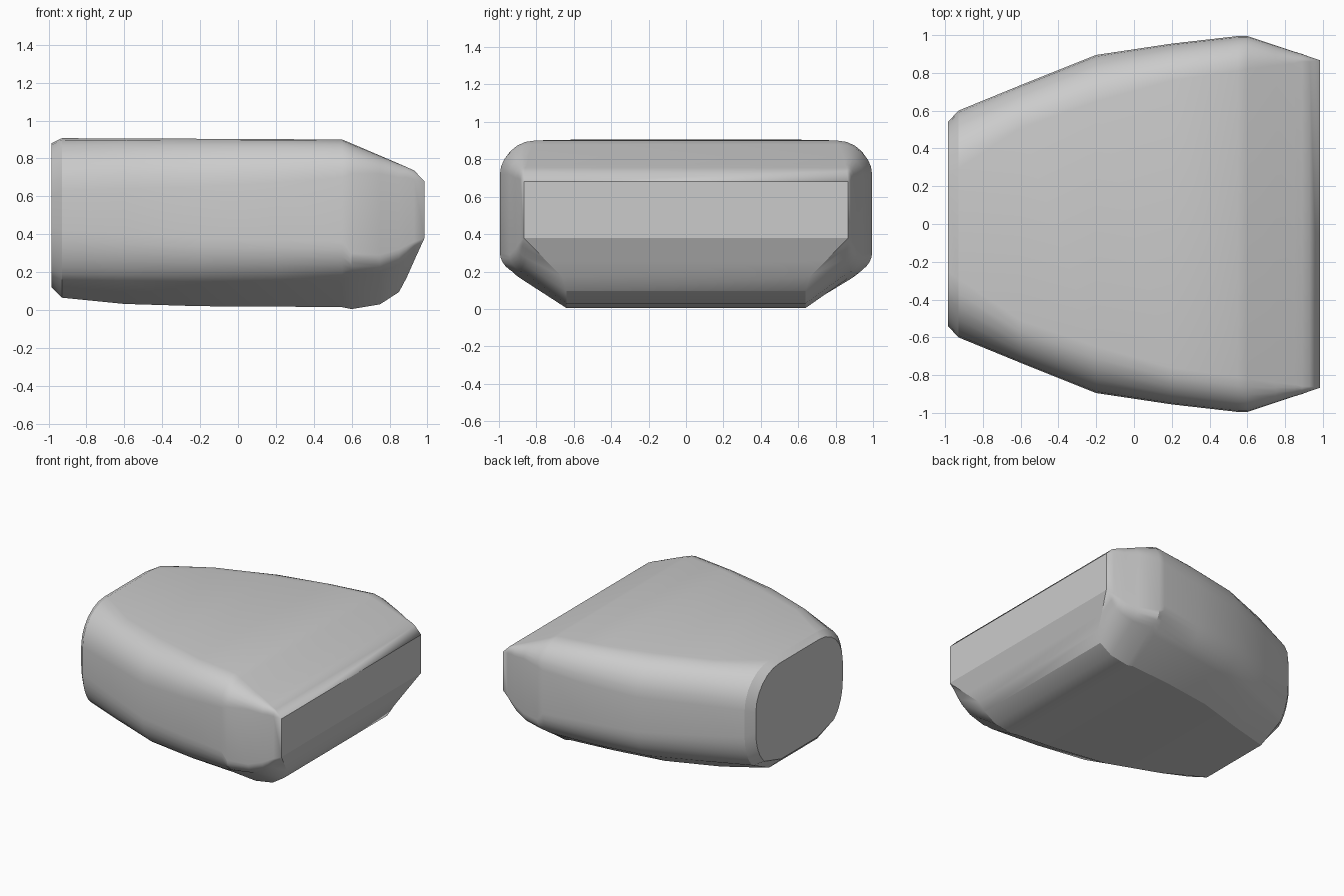
import bpy, bmesh, math

# Stations along x: x, half width, side top z, side bottom z,
# top flat (half y, z), lower crease (half y, z), bottom flat (half y, z)
STATIONS = [
    (-0.985, 0.54, 0.60, 0.45, 0.25, 0.880, 0.43, 0.18, 0.22, 0.120),
    (-0.93, 0.60, 0.63, 0.42, 0.29, 0.907, 0.50, 0.16, 0.30, 0.065),
    (-0.60, 0.735, 0.64, 0.40, 0.51, 0.906, 0.63, 0.155, 0.42, 0.032),
    (-0.20, 0.895, 0.65, 0.38, 0.65, 0.904, 0.78, 0.15, 0.55, 0.020),
    (0.20, 0.955, 0.67, 0.37, 0.76, 0.902, 0.84, 0.15, 0.61, 0.018),
    (0.55, 0.995, 0.70, 0.36, 0.81, 0.900, 0.88, 0.16, 0.64, 0.015),
    (0.60, 0.995, 0.72, 0.30, 0.82, 0.879, 0.89, 0.18, 0.64, 0.005),
    (0.75, 0.945, 0.72, 0.29, 0.84, 0.815, 0.86, 0.19, 0.64, 0.030),
    (0.85, 0.912, 0.70, 0.32, 0.85, 0.772, 0.85, 0.23, 0.64, 0.095),
    (0.89, 0.90, 0.70, 0.34, 0.86, 0.755, 0.85, 0.27, 0.66, 0.170),
    (0.93, 0.885, 0.69, 0.36, 0.86, 0.736, 0.855, 0.32, 0.75, 0.260),
    (0.985, 0.867, 0.68, 0.38, 0.867, 0.68, 0.867, 0.38, 0.867, 0.380),
]
STEPS = 6


def arc(y0, z0, y1, z1):
    """Quarter ellipse, vertical at the first point."""
    out = []
    for i in range(STEPS + 1):
        a = math.pi / 2 * i / STEPS
        out.append((y1 + (y0 - y1) * math.cos(a), z0 + (z1 - z0) * math.sin(a)))
    return out


def section(s):
    x, w, zu, zl, yt, zt, yc, zc, yb, zb = s
    lower = []
    for i in range(STEPS):
        a = math.pi / 3 * i / STEPS
        k = (1 - math.cos(a)) / 0.5
        lower.append((w + (yc - w) * k, zl + (zc - zl) * math.sin(a) / math.sin(math.pi / 3)))
    half = [(yb, zb), (yc, zc)] + lower[::-1] + arc(w, zu, yt, zt)
    ring = half + [(-y, z) for y, z in reversed(half)]
    return [(x, y, z) for y, z in ring]


# Lofted body
bm = bmesh.new()
rings = [[bm.verts.new(p) for p in section(s)] for s in STATIONS]
n = len(rings[0])
for a, b in zip(rings, rings[1:]):
    for i in range(n):
        j = (i + 1) % n
        bm.faces.new((a[i], a[j], b[j], b[i]))
bm.faces.new(rings[0])
bm.faces.new(rings[-1])
bmesh.ops.remove_doubles(bm, verts=bm.verts, dist=0.0005)
bmesh.ops.recalc_face_normals(bm, faces=bm.faces)
mesh = bpy.data.meshes.new("body_shell")
bm.to_mesh(mesh)
bm.free()
body = bpy.data.objects.new("body_shell", mesh)
bpy.context.collection.objects.link(body)

# Smooth shading with crisp chamfers
bpy.context.view_layer.objects.active = body
body.select_set(True)
bpy.ops.object.shade_smooth_by_angle(angle=math.radians(24))
